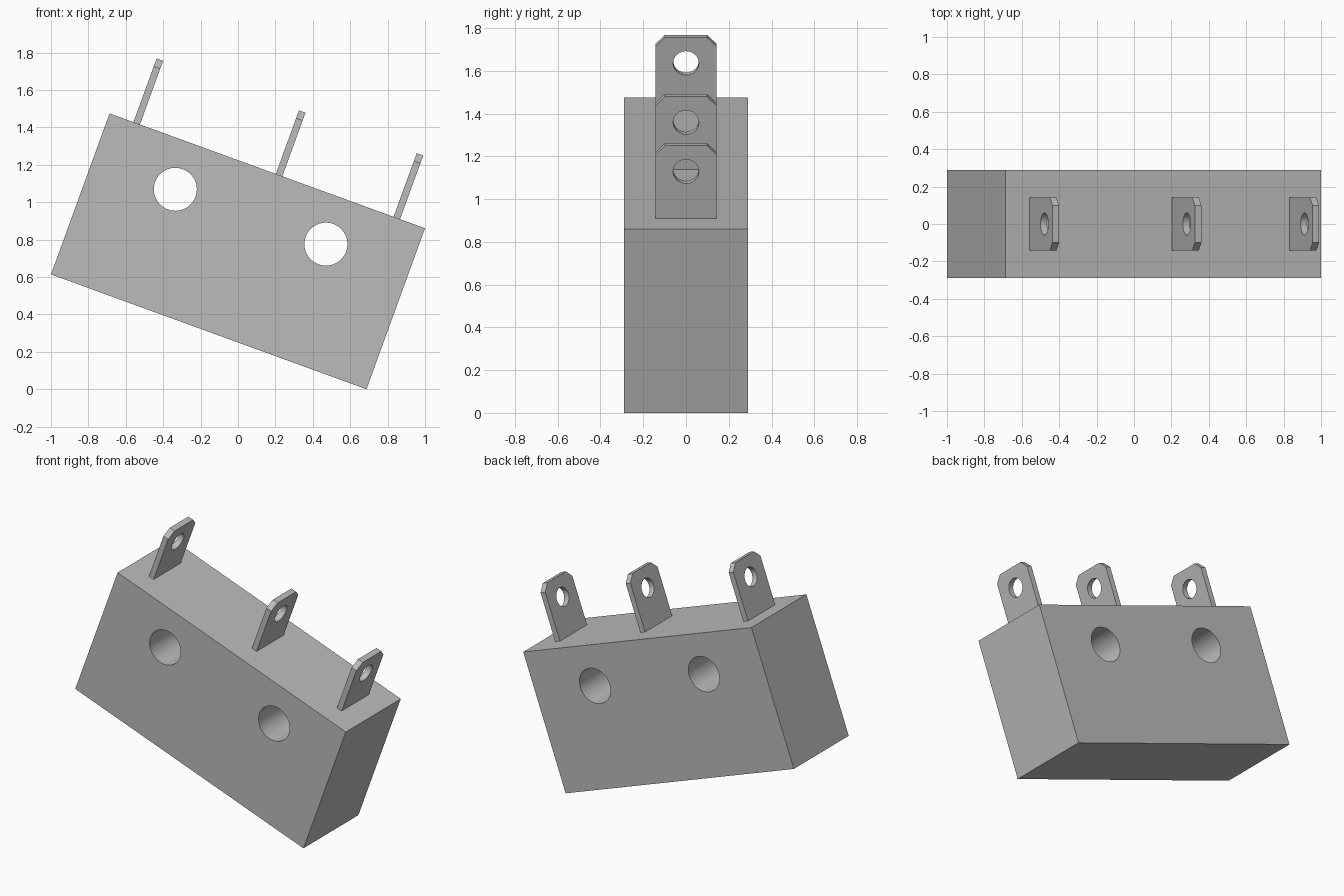
import bpy
import bmesh
from math import radians
from mathutils import Matrix, Vector

if "Cube" in bpy.data.objects:
    bpy.data.objects.remove(bpy.data.objects["Cube"], do_unlink=True)

LENGTH, DEPTH, HEIGHT = 1.795, 0.58, 0.916
TAB_THICK, TAB_WIDTH, TAB_HEIGHT = 0.037, 0.286, 0.362
# The whole switch is tipped about y, standing on its lower edge
TILT = Matrix.Translation((-1, 0, 0.614)) @ Matrix.Rotation(radians(20), 4, "Y")

grey = bpy.data.materials.new("plain grey")
grey.use_nodes = True
grey.diffuse_color = (0.5, 0.5, 0.5, 1)
grey.node_tree.nodes["Principled BSDF"].inputs["Base Color"].default_value = (0.5, 0.5, 0.5, 1)


def add_object(name, bm):
    mesh = bpy.data.meshes.new(name)
    bm.to_mesh(mesh)
    bm.free()
    mesh.materials.append(grey)
    obj = bpy.data.objects.new(name, mesh)
    bpy.context.collection.objects.link(obj)
    obj.matrix_world = TILT
    return obj


def box(low, size):
    bm = bmesh.new()
    bmesh.ops.create_cube(bm, size=1)
    bmesh.ops.scale(bm, vec=size, verts=bm.verts)
    bmesh.ops.translate(bm, vec=Vector(low) + Vector(size) / 2, verts=bm.verts)
    return bm


def drill(obj, centre, radius, axis):
    """Cut a round hole right through the object along the axis."""
    bm = bmesh.new()
    turn = Matrix.Rotation(radians(90), 4, "X" if axis == "Y" else "Y")
    bmesh.ops.create_cone(bm, cap_ends=True, segments=48, radius1=radius, radius2=radius,
                          depth=1 if axis == "Y" else 0.2,
                          matrix=Matrix.Translation(centre) @ turn)
    cutter = add_object("hole_cutter", bm)
    cutter.hide_render = True
    mod = obj.modifiers.new("hole", "BOOLEAN")
    mod.operation = "DIFFERENCE"
    mod.solver = "EXACT"
    mod.object = cutter
    bpy.context.view_layer.objects.active = obj
    bpy.ops.object.modifier_apply(modifier=mod.name)
    bpy.data.objects.remove(cutter, do_unlink=True)


def smooth(obj):
    bpy.ops.object.select_all(action="DESELECT")
    obj.select_set(True)
    bpy.context.view_layer.objects.active = obj
    bpy.ops.object.shade_smooth_by_angle(angle=radians(30))


# Housing with two mounting holes
housing = add_object("housing", box((0, -DEPTH / 2, 0), (LENGTH, DEPTH, HEIGHT)))
for x in (0.469, 1.326):
    drill(housing, (x, 0, 0.655), 0.115, "Y")
smooth(housing)

# Three terminal tabs with clipped top corners and an eyelet
for name, x in (("left_end", 0.136), ("middle", 0.946), ("right_end", 1.616)):
    bm = box((x, -TAB_WIDTH / 2, HEIGHT), (TAB_THICK, TAB_WIDTH, TAB_HEIGHT))
    corners = [e for e in bm.edges
               if all(v.co.z > HEIGHT + 0.1 for v in e.verts)
               and abs(e.verts[0].co.y - e.verts[1].co.y) < 0.01]
    bmesh.ops.bevel(bm, geom=corners, offset=0.045, segments=1, affect="EDGES")
    tab = add_object("terminal_tab_" + name, bm)
    drill(tab, (x + TAB_THICK / 2, 0, 1.15), 0.06, "X")
    smooth(tab)
